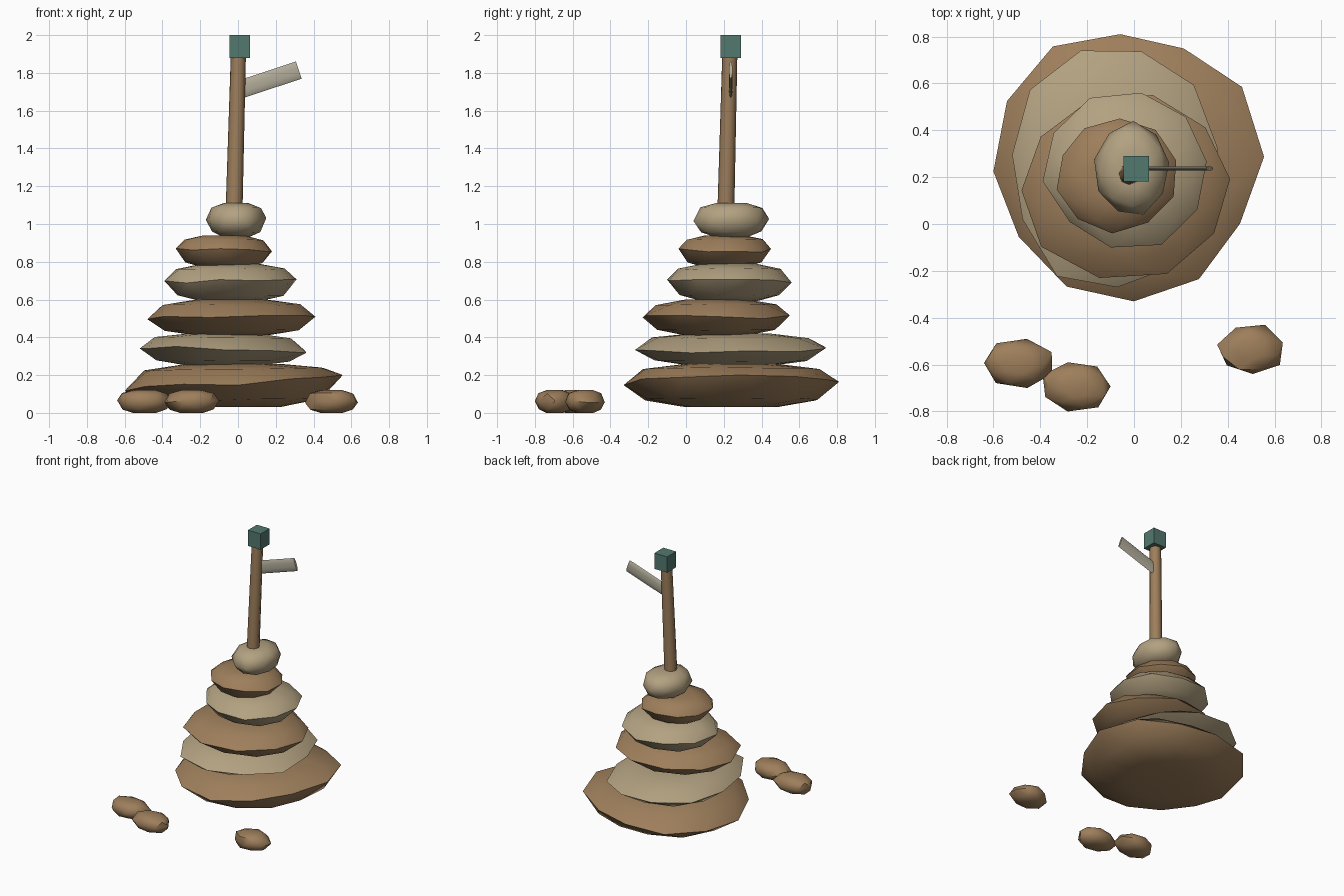
import bpy, bmesh, math, random
from mathutils import Vector, Matrix

cube = bpy.data.objects.get("Cube")
if cube:
    bpy.data.objects.remove(cube, do_unlink=True)


def material(name, rgb):
    mat = bpy.data.materials.new(name)
    mat.use_nodes = True
    mat.diffuse_color = (*rgb, 1)
    mat.node_tree.nodes["Principled BSDF"].inputs["Base Color"].default_value = (*rgb, 1)
    return mat


brown = material("earth brown", (0.34, 0.21, 0.105))
tan = material("sandy tan", (0.45, 0.36, 0.22))
grey = material("weathered wood", (0.44, 0.41, 0.32))
teal = material("dull teal", (0.085, 0.19, 0.155))


def finish(name, bm, mat, smooth_angle=None):
    bmesh.ops.recalc_face_normals(bm, faces=bm.faces)
    mesh = bpy.data.meshes.new(name)
    bm.to_mesh(mesh)
    bm.free()
    mesh.materials.append(mat)
    obj = bpy.data.objects.new(name, mesh)
    bpy.context.collection.objects.link(obj)
    if smooth_angle:
        bpy.ops.object.select_all(action="DESELECT")
        obj.select_set(True)
        bpy.context.view_layer.objects.active = obj
        bpy.ops.object.shade_smooth_by_angle(angle=math.radians(smooth_angle))
    return obj


def fit(values, low, high):
    a, b = min(values), max(values)
    return [low + (v - a) / (b - a) * (high - low) for v in values]


# Flattened, slightly irregular stone: staggered rings joined by triangles
def stone(name, mat, xs, ys, zs, rim, tilt=0, sides=10, phase=0, seed=1):
    rng = random.Random(seed)
    wobble = [rng.uniform(0.95, 1.05) for _ in range(sides)]
    cx, cy = sum(xs) / 2, sum(ys) / 2
    bm = bmesh.new()
    rings = []
    profile = [(0.42, -1), (0.8, -0.7), (1, 0), (0.82, 0.72), (0.42, 1)]
    for row, (scale, height) in enumerate(profile):
        turn = phase + (row % 2) / 2
        angles = [math.tau * (i + turn) / sides for i in range(sides)]
        px = fit([math.cos(a) * w for a, w in zip(angles, wobble)], *xs)
        py = fit([math.sin(a) * w for a, w in zip(angles, wobble)], *ys)
        ring = []
        for x, y in zip(px, py):
            dx, dy = (x - cx) * scale, (y - cy) * scale
            end = zs[1] if height > 0 else zs[0]
            z = rim + (end - rim) * abs(height)
            z += (tilt * dx + rng.uniform(-0.06, 0.06) * (zs[1] - zs[0])) * (1 - abs(height))
            ring.append(bm.verts.new((cx + dx, cy + dy, z)))
        rings.append(ring)
    for row in range(len(rings) - 1):
        a, b = rings[row], rings[row + 1]
        if row % 2:
            a, b = b, a
        for i in range(sides):
            j = (i + 1) % sides
            bm.faces.new((a[i], a[j], b[i]))
            bm.faces.new((a[j], b[j], b[i]))
    bm.faces.new(rings[0])
    bm.faces.new(rings[-1])
    finish(name, bm, mat, 42)


# Stacked cairn, from the ground up
stone("base_stone", brown, (-0.6, 0.555), (-0.33, 0.81), (0.03, 0.26), 0.155, 0.06, 12, 0.1, 2)
stone("second_stone", tan, (-0.52, 0.36), (-0.27, 0.74), (0.25, 0.42), 0.335, -0.03, 11, 0.3, 3)
stone("third_stone", brown, (-0.48, 0.41), (-0.23, 0.55), (0.41, 0.6), 0.505, 0.01, 10, 0.1, 4)
stone("fourth_stone", tan, (-0.39, 0.31), (-0.1, 0.56), (0.59, 0.79), 0.695, 0, 10, 0.2, 5)
stone("fifth_stone", brown, (-0.33, 0.18), (-0.04, 0.45), (0.77, 0.94), 0.86, -0.03, 10, 0.4, 6)
stone("top_stone", tan, (-0.17, 0.15), (0.04, 0.44), (0.93, 1.11), 1.025, 0, 9, 0.2, 7)

# Loose pebbles in front
stone("left_pebble", brown, (0.355, 0.635), (-0.64, -0.43), (0, 0.12), 0.06, 0, 7, 0.3, 8)
stone("middle_pebble", brown, (-0.39, -0.1), (-0.8, -0.59), (0, 0.12), 0.06, 0, 7, 0, 9)
stone("right_pebble", brown, (-0.64, -0.35), (-0.7, -0.49), (0, 0.12), 0.06, 0, 7, 0.5, 10)


# Tapered rod between two points, optionally flattened in depth
def rod(name, mat, start, end, radii, sides, flatten=1):
    start, end = Vector(start), Vector(end)
    axis = end - start
    bm = bmesh.new()
    bmesh.ops.create_cone(bm, cap_ends=True, segments=sides, radius1=radii[0],
                          radius2=radii[1], depth=axis.length)
    bm.transform(Matrix.Translation((start + end) / 2)
                 @ axis.to_track_quat("Z", "Y").to_matrix().to_4x4())
    mid_y = (start.y + end.y) / 2
    for v in bm.verts:
        v.co.y = mid_y + (v.co.y - mid_y) * flatten
    finish(name, bm, mat, 50)


# Leaning post with a flat pointer board
rod("post", brown, (-0.022, 0.21, 1.03), (0.002, 0.232, 1.9), (0.045, 0.04), 8)
rod("pointer_board", grey, (0.02, 0.237, 1.715), (0.322, 0.237, 1.815), (0.048, 0.048), 10, 0.2)

# Block on top of the post
bm = bmesh.new()
bmesh.ops.create_cube(bm, size=1)
bm.transform(Matrix.Translation((0.01, 0.236, 1.94)) @ Matrix.Diagonal((0.108, 0.108, 0.12, 1)))
finish("post_cap", bm, teal)
